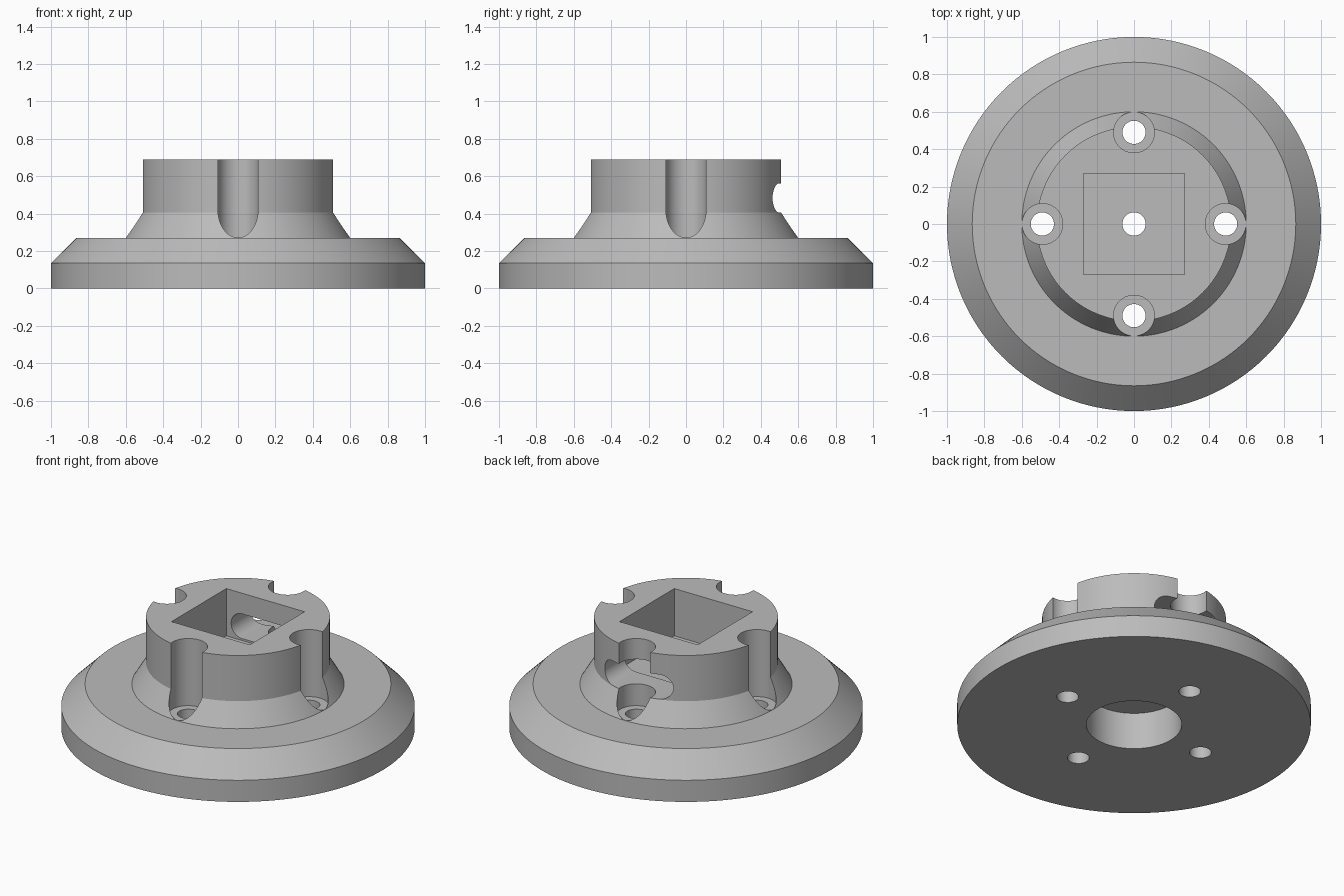
import bpy, bmesh, math
from mathutils import Matrix, Vector

cube = bpy.data.objects.get("Cube")
if cube:
    bpy.data.objects.remove(cube, do_unlink=True)

SEGMENTS = 128

grey = bpy.data.materials.new("plain grey")
grey.use_nodes = True
grey.diffuse_color = (0.5, 0.5, 0.5, 1)
grey.node_tree.nodes["Principled BSDF"].inputs["Base Color"].default_value = grey.diffuse_color


def make_object(name, bm):
    bmesh.ops.recalc_face_normals(bm, faces=bm.faces)
    mesh = bpy.data.meshes.new(name)
    bm.to_mesh(mesh)
    bm.free()
    mesh.materials.append(grey)
    obj = bpy.data.objects.new(name, mesh)
    bpy.context.collection.objects.link(obj)
    return obj


def lathe(name, profile):
    """Turn a radius/height profile around the z axis."""
    bm = bmesh.new()
    rings = []
    for radius, z in profile:
        rings.append([bm.verts.new((radius * math.cos(math.tau * i / SEGMENTS),
                                    radius * math.sin(math.tau * i / SEGMENTS), z))
                      for i in range(SEGMENTS)])
    for low, high in zip(rings, rings[1:]):
        for i in range(SEGMENTS):
            j = (i + 1) % SEGMENTS
            bm.faces.new((low[i], low[j], high[j], high[i]))
    bm.faces.new(rings[0])
    bm.faces.new(rings[-1])
    return make_object(name, bm)


def prism(name, outline, bottom, top, matrix=Matrix()):
    """Extrude a flat outline from bottom to top."""
    bm = bmesh.new()
    face = bm.faces.new([bm.verts.new((x, y, bottom)) for x, y in outline])
    new = bmesh.ops.extrude_face_region(bm, geom=[face])["geom"]
    verts = [v for v in new if isinstance(v, bmesh.types.BMVert)]
    bmesh.ops.translate(bm, verts=verts, vec=Vector((0, 0, top - bottom)))
    bm.transform(matrix)
    return make_object(name, bm)


def circle(radius, x=0, y=0, count=64):
    return [(x + radius * math.cos(math.tau * (i + 0.5) / count),
             y + radius * math.sin(math.tau * (i + 0.5) / count)) for i in range(count)]


def capsule(half_width, radius, y, count=24):
    """Slot outline with round ends."""
    points = []
    for side in (1, -1):
        for i in range(count + 1):
            a = math.pi * i / count - math.pi / 2
            points.append((side * (half_width - radius + radius * math.cos(a)),
                           y + side * radius * math.sin(a)))
    return points


def cut(body, cutter):
    mod = body.modifiers.new(cutter.name, "BOOLEAN")
    mod.operation = "DIFFERENCE"
    mod.solver = "EXACT"
    mod.object = cutter
    bpy.context.view_layer.objects.active = body
    bpy.ops.object.modifier_apply(modifier=mod.name)
    bpy.data.objects.remove(cutter, do_unlink=True)


# Chamfered flange with a flared hub
body = lathe("flanged_hub", [(1, 0), (1, 0.135), (0.865, 0.27), (0.6, 0.27),
                             (0.52, 0.405), (0.52, 0.69)])

# Four screw pockets in the hub wall, with holes through the flange
for k in range(4):
    x = 0.49 * math.cos(k * math.pi / 2)
    y = 0.49 * math.sin(k * math.pi / 2)
    cut(body, prism("screw_pocket", circle(0.109, x, y), 0.271, 0.9))
    cut(body, prism("screw_hole", circle(0.062, x, y, 48), -0.1, 0.5))

# Square socket, lower bore and the small hole joining them
s = 0.27
cut(body, prism("square_socket", [(-s, -s), (s, -s), (s, s), (-s, s)], 0.395, 0.9))
cut(body, prism("lower_bore", circle(0.27), -0.1, 0.23))
cut(body, prism("centre_hole", circle(0.062, count=48), 0.1, 0.6))

# Round-ended slot through the back wall
upright = Matrix.Rotation(math.pi / 2, 4, "X")
cut(body, prism("back_slot", capsule(0.237, 0.077, 0.484), -0.8, -0.15, upright))

# Smooth curved walls, crisp rims
bpy.ops.object.select_all(action="DESELECT")
body.select_set(True)
bpy.context.view_layer.objects.active = body
bpy.ops.object.shade_smooth_by_angle(angle=math.radians(25))
